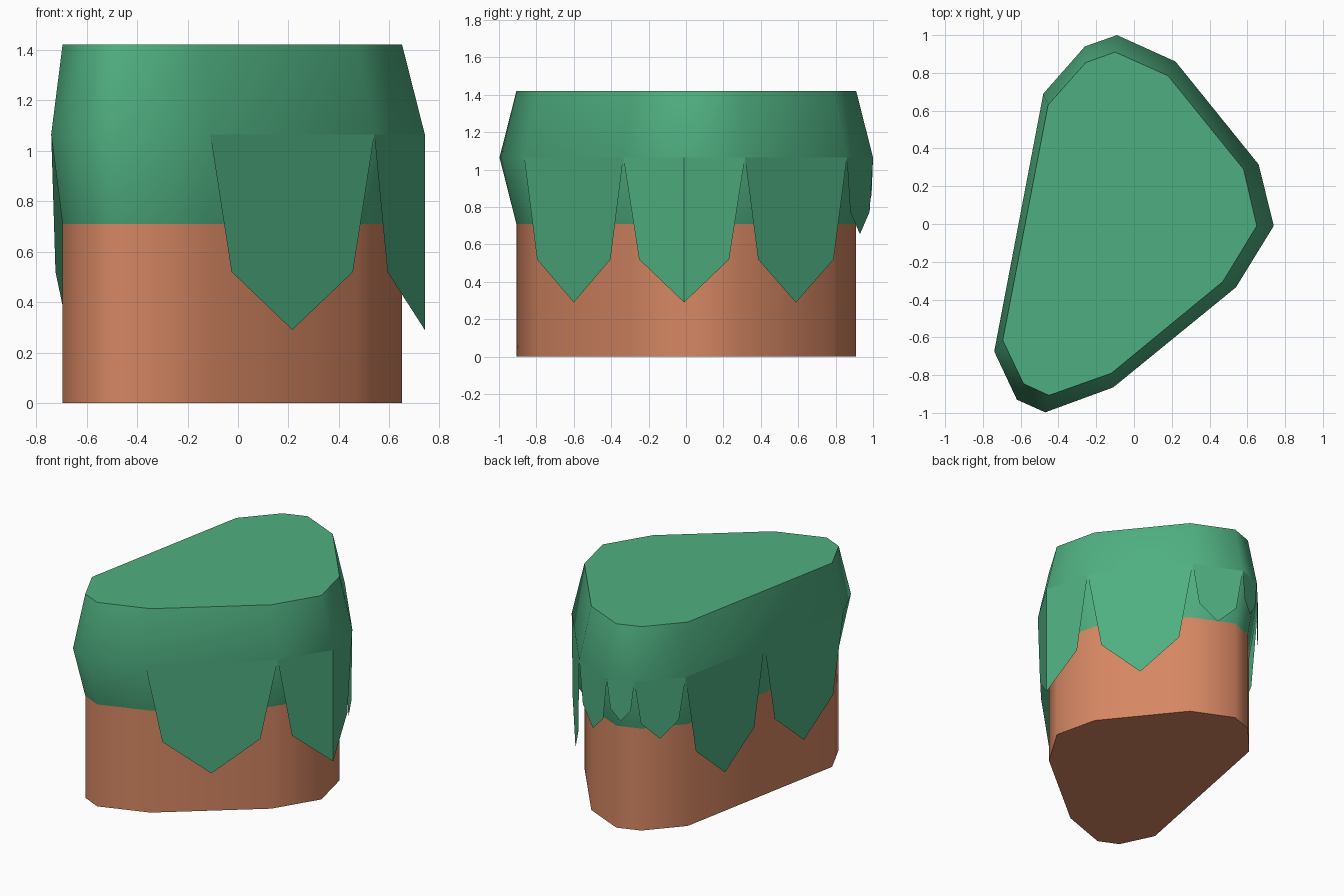
import bpy, bmesh, math
from mathutils import Vector

if "Cube" in bpy.data.objects:
    bpy.data.objects.remove(bpy.data.objects["Cube"])

H = 1.42                      # total height
MID, SEAM = H * 0.75, H * 0.5  # widest ring of the grass, grass/earth seam

# Counter-clockwise plan outlines: widest grass ring and the earth below
OUTER = [(-0.74, -0.675), (-0.62, -0.93), (-0.47, -0.997), (-0.11, -0.865),
         (0.54, -0.335), (0.74, -0.01), (0.66, 0.315), (0.22, 0.86),
         (-0.09, 1.0), (-0.26, 0.94), (-0.48, 0.69)]
INNER = [(-0.695, -0.615), (-0.585, -0.845), (-0.45, -0.907), (-0.12, -0.79),
         (0.47, -0.305), (0.65, -0.01), (0.58, 0.29), (0.18, 0.785),
         (-0.10, 0.91), (-0.255, 0.855), (-0.455, 0.63)]


def material(name, srgb):
    m = bpy.data.materials.new(name)
    m.diffuse_color = [((c / 255 + 0.055) / 1.055) ** 2.4 for c in srgb] + [1]
    m.use_nodes = True
    m.node_tree.nodes["Principled BSDF"].inputs["Base Color"].default_value = m.diffuse_color
    return m


def finish(name, bm, mat, smooth):
    me = bpy.data.meshes.new(name)
    bm.to_mesh(me)
    bm.free()
    me.materials.append(mat)
    ob = bpy.data.objects.new(name, me)
    bpy.context.collection.objects.link(ob)
    if smooth:
        bpy.ops.object.select_all(action='DESELECT')
        ob.select_set(True)
        bpy.context.view_layer.objects.active = ob
        bpy.ops.object.shade_smooth_by_angle(angle=math.radians(50))
    return ob


def loft(name, levels, mat, top=False, bottom=False):
    """Stack of outlines joined by side walls, with optional caps."""
    bm = bmesh.new()
    rings = [[bm.verts.new((x, y, z)) for x, y in pts] for pts, z in levels]
    n = len(rings[0])
    for lo, hi in zip(rings, rings[1:]):
        for i in range(n):
            j = (i + 1) % n
            bm.faces.new((lo[i], lo[j], hi[j], hi[i]))
    if top:
        bm.faces.new(rings[-1])
    if bottom:
        bm.faces.new(rings[0][::-1])
    return finish(name, bm, mat, True)


def flap(bm, a, m, b, shoulder, tip):
    """Pointed hanging sheet from a to b, its tip under m."""
    def at(p, drop):
        return bm.verts.new((p.x, p.y, MID - drop))
    a, m, b = Vector(a), Vector(m), Vector(b)
    top, low = at(m, 0), at(m, tip)
    bm.faces.new((at(a, 0), at(a.lerp(m, 0.26), shoulder), low, top))
    bm.faces.new((top, low, at(b.lerp(m, 0.26), shoulder), at(b, 0)))


green = material("grass green", (79, 175, 129))
brown = material("earth brown", (214, 135, 99))

# Earth block and bulging grass cap
loft("earth_block", [(INNER, 0), (INNER, SEAM)], brown, bottom=True)
loft("grass_cap", [(INNER, SEAM), (OUTER, MID), (INNER, H)], green, top=True)

# Hanging grass flaps
bm = bmesh.new()
P = [Vector(p) for p in OUTER]
LONG, SHORT, TINY = (0.545, 0.775), (0.29, 0.41), (0.2, 0.28)
for i, size in ((3, LONG), (6, LONG), (7, SHORT), (8, TINY), (9, SHORT)):
    a, b = P[i], P[(i + 1) % len(P)]
    flap(bm, a, (a + b) / 2, b, *size)
flap(bm, P[4], P[5], P[6], *LONG)          # folded round the right corner
half = (P[10] + P[0]) / 2                  # two along the long left side
for a, b in ((P[10], half), (half, P[0])):
    flap(bm, a, (a + b) / 2, b, *LONG)
finish("grass_flaps", bm, green, False)
